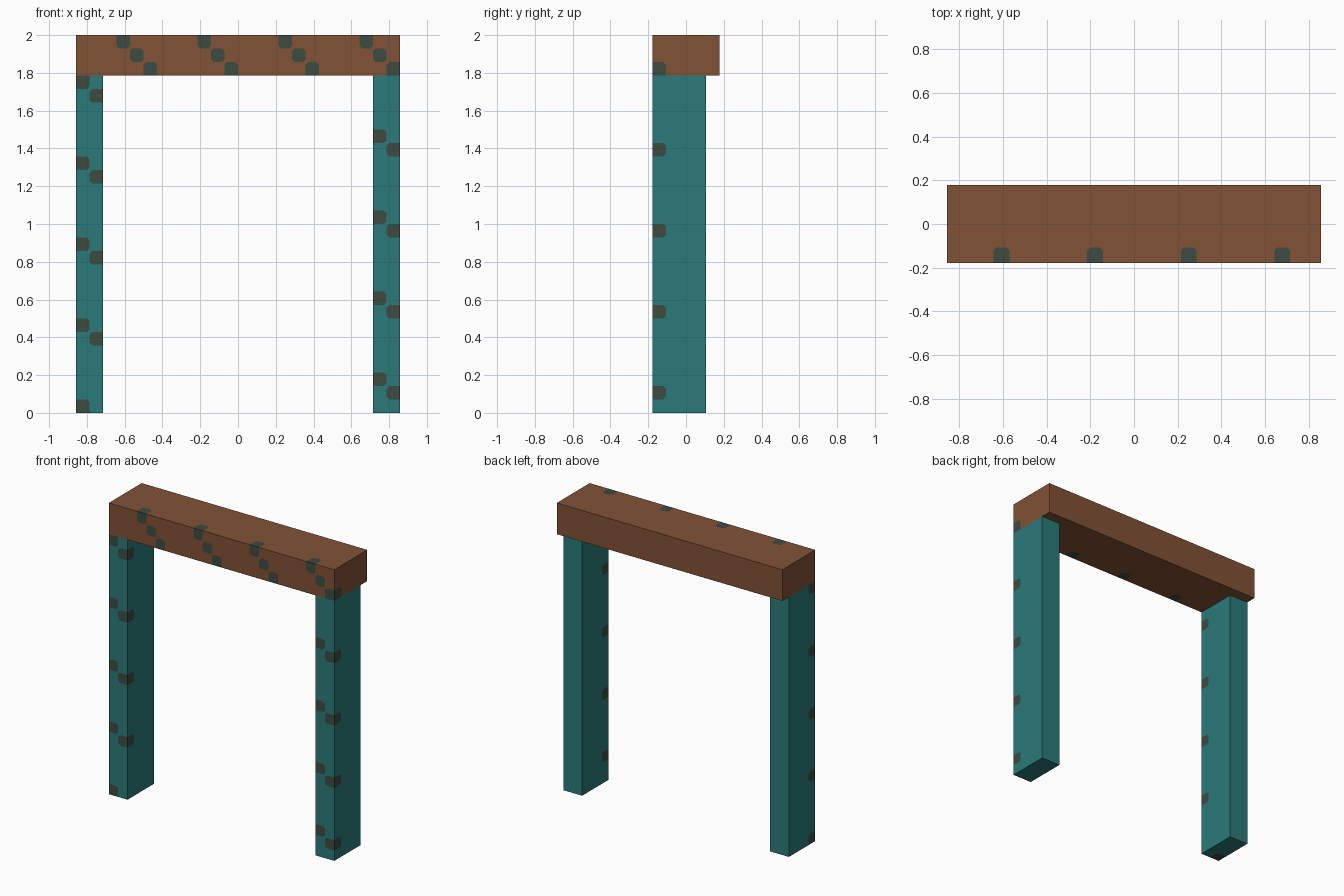
import bpy, bmesh, math
from mathutils import Vector, Matrix

cube = bpy.data.objects.get("Cube")
if cube:
    bpy.data.objects.remove(cube, do_unlink=True)

CELL = 1 / 14                                  # spacing of the speckle grid
ORIGIN = Vector((-12 * CELL, -2.5 * CELL, 0))  # front lower corner of the arch


def material(name, rgb):
    mat = bpy.data.materials.new(name)
    mat.use_nodes = True
    mat.diffuse_color = (*rgb, 1)
    bsdf = mat.node_tree.nodes["Principled BSDF"]
    bsdf.inputs["Base Color"].default_value = (*rgb, 1)
    bsdf.inputs["Roughness"].default_value = 0.8
    return mat


brown = material("brown", (0.223, 0.084, 0.037))
teal = material("teal", (0.025, 0.195, 0.195))
speckle = material("dark_speckle", (0.047, 0.070, 0.054))


def is_spot(face):
    """Diagonal speckles that wrap around the front layer of cells."""
    p = (face.calc_center_median() - face.normal * CELL * 0.1 - ORIGIN) / CELL
    i, j, k = (math.floor(v) for v in p)
    return j == 0 and (i + k) % 6 == 0


def speckled_box(name, lo, hi, base):
    """Box between two grid corners with cut-in speckle faces."""
    lo, hi = Vector(lo), Vector(hi)
    bm = bmesh.new()
    bmesh.ops.create_cube(bm, size=1)
    centre = ORIGIN + (lo + hi) / 2 * CELL
    bm.transform(Matrix.Translation(centre) @ Matrix.Diagonal((*((hi - lo) * CELL), 1)))

    # Cut along the grid lines
    cuts = [(0, n) for n in range(int(lo.x) + 1, int(hi.x))]
    cuts += [(2, n) for n in range(int(lo.z) + 1, int(hi.z))]
    cuts.append((1, 1))
    for axis, n in cuts:
        normal = Vector((0, 0, 0))
        normal[axis] = 1
        bmesh.ops.bisect_plane(bm, geom=bm.verts[:] + bm.edges[:] + bm.faces[:],
                               plane_co=ORIGIN + normal * n * CELL, plane_no=normal)
    bm.normal_update()

    # Paint the speckles and clip their corners where they lie on a flat side
    corners = set()
    for face in bm.faces:
        if is_spot(face):
            face.material_index = 1
            corners.update(v for v in face.verts
                           if all(f.normal.dot(face.normal) > 0.9 for f in v.link_faces))
    bmesh.ops.bevel(bm, geom=list(corners), offset=CELL * 0.2, offset_type='OFFSET',
                    segments=1, profile=0.5, affect='VERTICES',
                    clamp_overlap=False, material=0)

    mesh = bpy.data.meshes.new(name)
    bm.to_mesh(mesh)
    bm.free()
    mesh.materials.append(base)
    mesh.materials.append(speckle)
    obj = bpy.data.objects.new(name, mesh)
    bpy.context.collection.objects.link(obj)
    return obj


# Top beam, slightly deeper than the posts
speckled_box("top_beam", (0, 0, 25), (24, 5, 28), brown)

# Two posts, flush with the front and ends of the beam
for name, x in (("right_post", 0), ("left_post", 22)):
    speckled_box(name, (x, 0, 0), (x + 2, 4, 25), teal)
